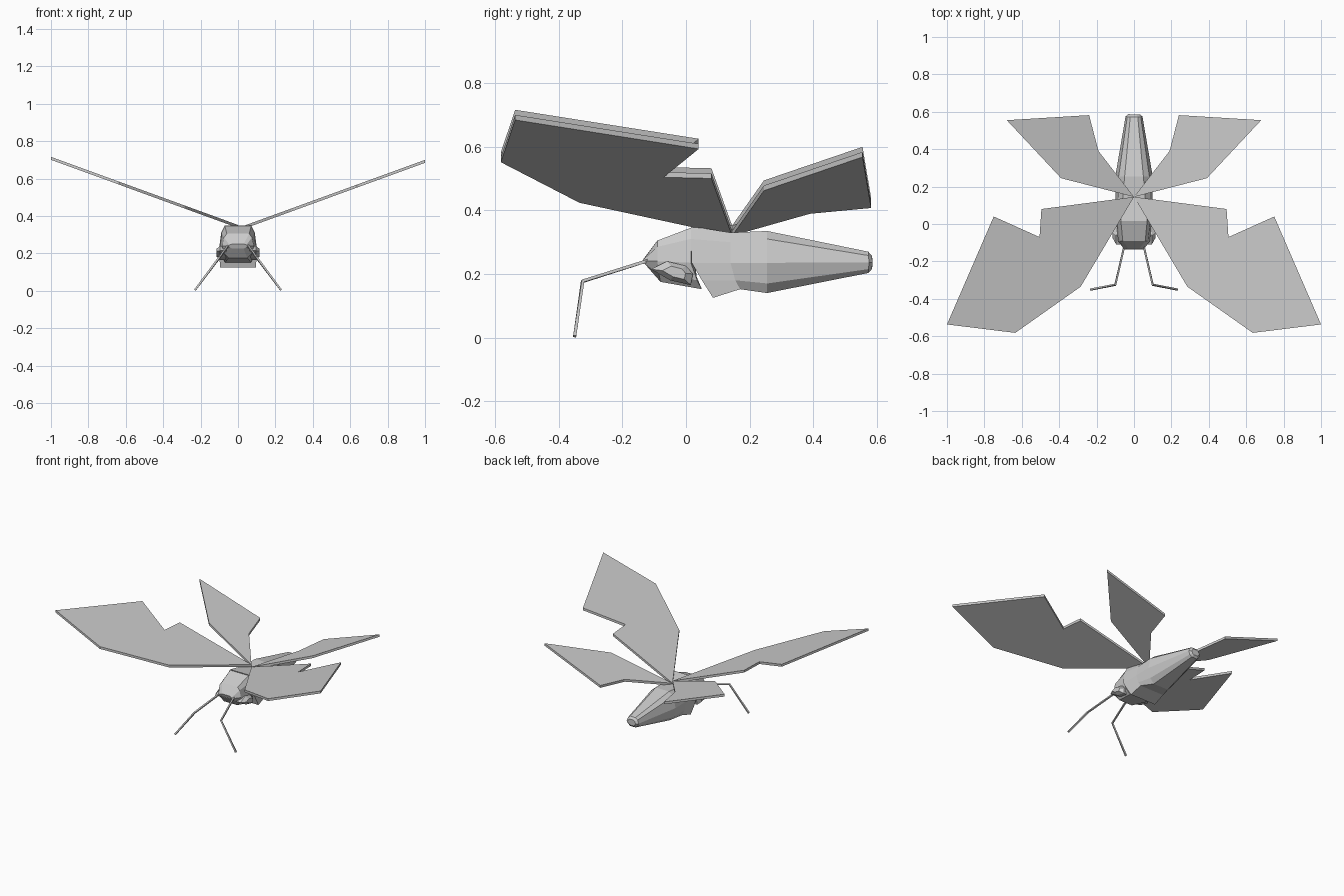
import bpy, bmesh
from mathutils import Vector

if "Cube" in bpy.data.objects:
    bpy.data.objects.remove(bpy.data.objects["Cube"])

grey = bpy.data.materials.new("light grey")
grey.diffuse_color = (0.6, 0.6, 0.6, 1)
grey.use_nodes = True
grey.node_tree.nodes["Principled BSDF"].inputs["Base Color"].default_value = grey.diffuse_color


def finish(name, bm):
    bmesh.ops.recalc_face_normals(bm, faces=bm.faces)
    mesh = bpy.data.meshes.new(name)
    bm.to_mesh(mesh)
    bm.free()
    mesh.materials.append(grey)
    obj = bpy.data.objects.new(name, mesh)
    bpy.context.collection.objects.link(obj)
    return obj


def skin(name, rings):
    """Join equal-sized rings of points and cap both ends."""
    bm = bmesh.new()
    loops = [[bm.verts.new(p) for p in ring] for ring in rings]
    n = len(loops[0])
    for a, b in zip(loops, loops[1:]):
        for i in range(n):
            j = (i + 1) % n
            bm.faces.new((a[i], a[j], b[j], b[i]))
    bm.faces.new(loops[0])
    bm.faces.new(loops[-1])
    return finish(name, bm)


def section(top, upper, mid, lower, bottom):
    """Mirrored ten-point ring; each level is (half width, y, z)."""
    right = [top, upper, mid, lower, bottom]
    return [Vector(p) for p in right] + [Vector((-x, y, z)) for x, y, z in reversed(right)]


# Thorax, with a front rim that slopes back towards the belly
skin("thorax", [
    section((.07, .015, .35), (.09, .015, .31), (.1, .018, .235), (.1, .05, .18), (.095, .085, .125)),
    section((.06, .14, .33), (.085, .14, .30), (.098, .14, .235), (.095, .155, .18), (.09, .17, .152)),
    section((.05, .255, .335), (.082, .255, .31), (.1, .255, .235), (.085, .255, .17), (.055, .255, .14)),
])

# Abdomen tapering to a small blunt tip
skin("abdomen", [
    section((.05, .255, .335), (.082, .255, .31), (.1, .255, .235), (.085, .255, .17), (.055, .255, .14)),
    section((.02, .573, .27), (.036, .573, .258), (.045, .576, .236), (.036, .573, .215), (.02, .573, .203)),
    section((.012, .585, .256), (.024, .585, .249), (.03, .587, .236), (.024, .585, .222), (.012, .585, .216)),
])

# Head with a sloping brow and short chin
skin("head", [
    section((.03, -.13, .25), (.045, -.135, .245), (.052, -.137, .24), (.045, -.13, .232), (.03, -.12, .225)),
    section((.06, -.09, .305), (.075, -.09, .285), (.085, -.09, .24), (.075, -.085, .20), (.05, -.08, .175)),
    section((.07, .015, .345), (.088, .015, .31), (.095, .015, .235), (.085, .035, .18), (.07, .05, .152)),
])

# Wing outlines as (x, y), from the shared root
forewing = [(0, .145), (.495, .08), (.505, -.07), (.75, .04),
            (1, -.537), (.635, -.582), (.285, -.335)]
hindwing = [(0, .145), (.39, .245), (.68, .555), (.24, .582), (.19, .39)]


def wing(name, outline, side):
    base = .32 if side > 0 else .336
    slab = [[(side * x, y, base + .364 * x + dz) for x, y in outline] for dz in (0, .016)]
    skin(name, slab)


def rod(name, points, r):
    """Square bar following a bent path."""
    rings = []
    pts = [Vector(p) for p in points]
    for i, p in enumerate(pts):
        d = (pts[min(i + 1, len(pts) - 1)] - pts[max(i - 1, 0)]).normalized()
        u = d.cross(Vector((1, 0, 0))).normalized()
        v = d.cross(u)
        rings.append([p + u * a * r + v * b * r for a, b in ((1, 1), (-1, 1), (-1, -1), (1, -1))])
    skin(name, rings)


for side, label in ((1, "right"), (-1, "left")):
    wing(label + "_forewing", forewing, side)
    wing(label + "_hindwing", hindwing, side)
    # Bent front leg
    rod(label + "_front_leg", [(side * .05, -.11, .245), (side * .1, -.325, .177),
                               (side * .23, -.35, .004)], .005)
    # Faceted eye bulging from the lower cheek
    eye = [(-.11, .215), (-.06, .24), (.0, .225), (.022, .2), (.015, .165), (-.05, .18)]
    cy, cz = -.03, .205
    skin(label + "_eye", [
        [(side * .06, y, z) for y, z in eye],
        [(side * .095, y, z) for y, z in eye],
        [(side * .115, cy + .55 * (y - cy), cz + .55 * (z - cz)) for y, z in eye],
    ])
